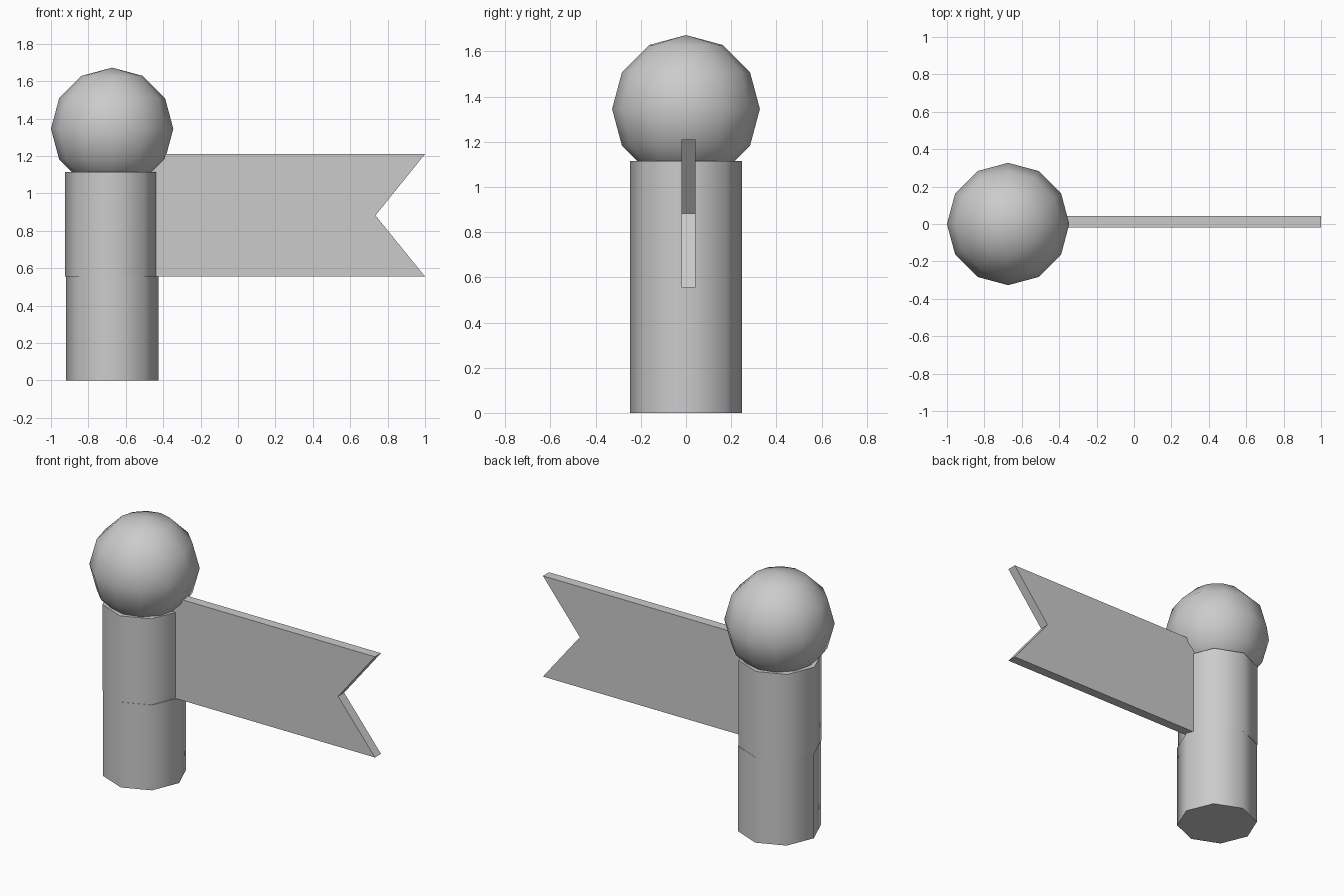
import bpy
import bmesh
import math

cube = bpy.data.objects.get("Cube")
if cube:
    bpy.data.objects.remove(cube, do_unlink=True)

# Single plain grey
grey = bpy.data.materials.new("plain_grey")
grey.use_nodes = True
colour = (0.6, 0.6, 0.6, 1.0)
grey.diffuse_color = colour
grey.node_tree.nodes["Principled BSDF"].inputs["Base Color"].default_value = colour


def finish(obj, name, smooth=True):
    obj.name = obj.data.name = name
    obj.data.materials.append(grey)
    if smooth:
        bpy.ops.object.shade_smooth_by_angle(angle=math.radians(60))


def pole_section(name, x, bottom, top):
    bpy.ops.mesh.primitive_cylinder_add(
        vertices=8, radius=0.248, depth=top - bottom,
        location=(x, 0, (bottom + top) / 2))
    finish(bpy.context.object, name)


# Octagonal post in two stacked sections, slightly offset
pole_section("lower_post", -0.672, 0.0, 0.555)
pole_section("upper_post", -0.677, 0.555, 1.115)

# Ball on top of the post
bpy.ops.mesh.primitive_uv_sphere_add(
    segments=12, ring_count=6, radius=0.327, location=(-0.673, 0, 1.345))
finish(bpy.context.object, "ball")

# Swallow-tailed flag, extruded from its outline
outline = [(-0.67, 0.555), (1.0, 0.555), (0.735, 0.882), (1.0, 1.21), (-0.67, 1.21)]
front_y, back_y = -0.02, 0.042
bm = bmesh.new()
face = bm.faces.new([bm.verts.new((x, front_y, z)) for x, z in outline])
new = bmesh.ops.extrude_face_region(bm, geom=[face])["geom"]
bmesh.ops.translate(bm, vec=(0, back_y - front_y, 0),
                    verts=[v for v in new if isinstance(v, bmesh.types.BMVert)])
bmesh.ops.recalc_face_normals(bm, faces=bm.faces)
mesh = bpy.data.meshes.new("flag")
bm.to_mesh(mesh)
bm.free()
flag = bpy.data.objects.new("flag", mesh)
bpy.context.collection.objects.link(flag)
finish(flag, "flag", smooth=False)
